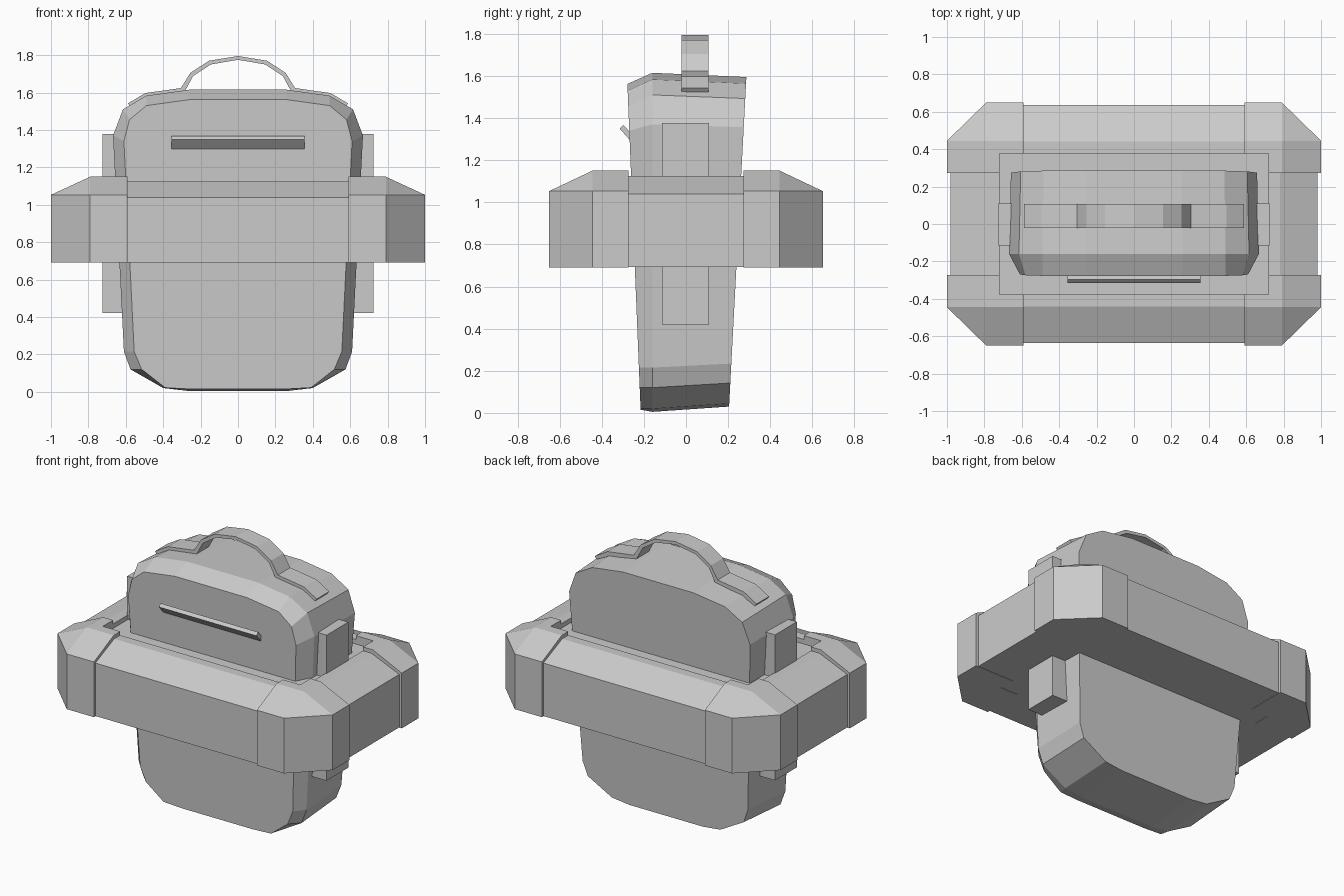
import bpy, bmesh

if "Cube" in bpy.data.objects:
    bpy.data.objects.remove(bpy.data.objects["Cube"])


def loft(name, rings):
    """Skin a list of equal-length closed rings and cap both ends."""
    bm = bmesh.new()
    vs = [[bm.verts.new(p) for p in r] for r in rings]
    n = len(rings[0])
    for a, b in zip(vs, vs[1:]):
        for i in range(n):
            j = (i + 1) % n
            bm.faces.new((a[i], a[j], b[j], b[i]))
    bm.faces.new(vs[0])
    bm.faces.new(vs[-1])
    bmesh.ops.remove_doubles(bm, verts=bm.verts, dist=0.0005)
    bmesh.ops.recalc_face_normals(bm, faces=bm.faces)
    me = bpy.data.meshes.new(name)
    bm.to_mesh(me)
    bm.free()
    ob = bpy.data.objects.new(name, me)
    bpy.context.collection.objects.link(ob)
    return ob


def box(name, x0, x1, y0, y1, z0, z1):
    return loft(name, [[(x0, y0, z), (x1, y0, z), (x1, y1, z), (x0, y1, z)] for z in (z0, z1)])


# Case body: half outlines (x, z) from bottom to top, mirrored
outer = [(.27, .005), (.4, .02), (.575, .12), (.61, .215), (.668, 1.37), (.615, 1.51), (.49, 1.583), (.26, 1.615)]
inner = [(.26, .015), (.39, .022), (.515, .12), (.555, .215), (.61, 1.34), (.58, 1.455), (.49, 1.53), (.26, 1.562)]
back = [(x * .985, .03 + (z - .005) * .972) for x, z in outer]


def outline(half, y_bottom, y_top):
    full = half + [(-x, z) for x, z in reversed(half)]
    return [(x, y_bottom + (y_top - y_bottom) * z / 1.6, z) for x, z in full]


loft("case_body", [outline(inner, -.215, -.28), outline(outer, -.16, -.16), outline(back, .203, .287)])


# Surrounding ring: octagonal core with a shallow recess on top
def octagon(ox, oy, cx, cy, z):
    q = [(ox, cy), (cx, oy)]
    return [(x, y, z) for x, y in q + [(-x, y) for x, y in q[::-1]]
            + [(-x, -y) for x, y in q] + [(x, -y) for x, y in q[::-1]]]


loft("ring_core", [octagon(.982, .635, .78, .44, .692), octagon(.982, .635, .78, .44, 1.04),
                   octagon(.78, .44, .78, .44, 1.125), octagon(.718, .378, .718, .378, 1.125),
                   octagon(.718, .378, .718, .378, 1.095)])

# Thicker corner bumpers: outer, shoulder and inner point at each station
stations = [((.592, .65), (.592, .445), (.592, .378)),
            ((.79, .65), (.79, .445), (.718, .378)),
            ((1, .445), (.79, .445), (.718, .378)),
            ((1, .272), (.79, .272), (.718, .272))]
for sx in (-1, 1):
    for sy in (-1, 1):
        loft("ring_corner", [[(p[0] * sx, p[1] * sy, z) for p, z in
                              ((o, .69), (o, 1.053), (s, 1.15), (i, 1.15), (i, .69))]
                             for o, s, i in stations])
    # Side strap block
    x0, x1 = sorted((.55 * sx, .725 * sx))
    box("side_block", x0, x1, -.115, .11, .42, 1.377)

# Tilted lip on the front
lip = [(-.268, 1.297), (-.315, 1.35), (-.298, 1.368), (-.25, 1.315)]
loft("front_lip", [[(x, y, z) for y, z in lip] for x in (-.355, .355)])

# Handle band: top and underside points, right half then mirrored
half = [((0, 1.795), (0, 1.775)), ((.155, 1.77), (.145, 1.75)), ((.255, 1.705), (.24, 1.688)),
        ((.305, 1.624), (.285, 1.605)), ((.495, 1.597), (.485, 1.568)), ((.588, 1.542), (.575, 1.525))]
path = [((-a[0], a[1]), (-b[0], b[1])) for a, b in half[:0:-1]] + half
loft("handle", [[(a[0], -.022, a[1]), (a[0], .107, a[1]), (b[0], .107, b[1]), (b[0], -.022, b[1])]
                for a, b in path])
